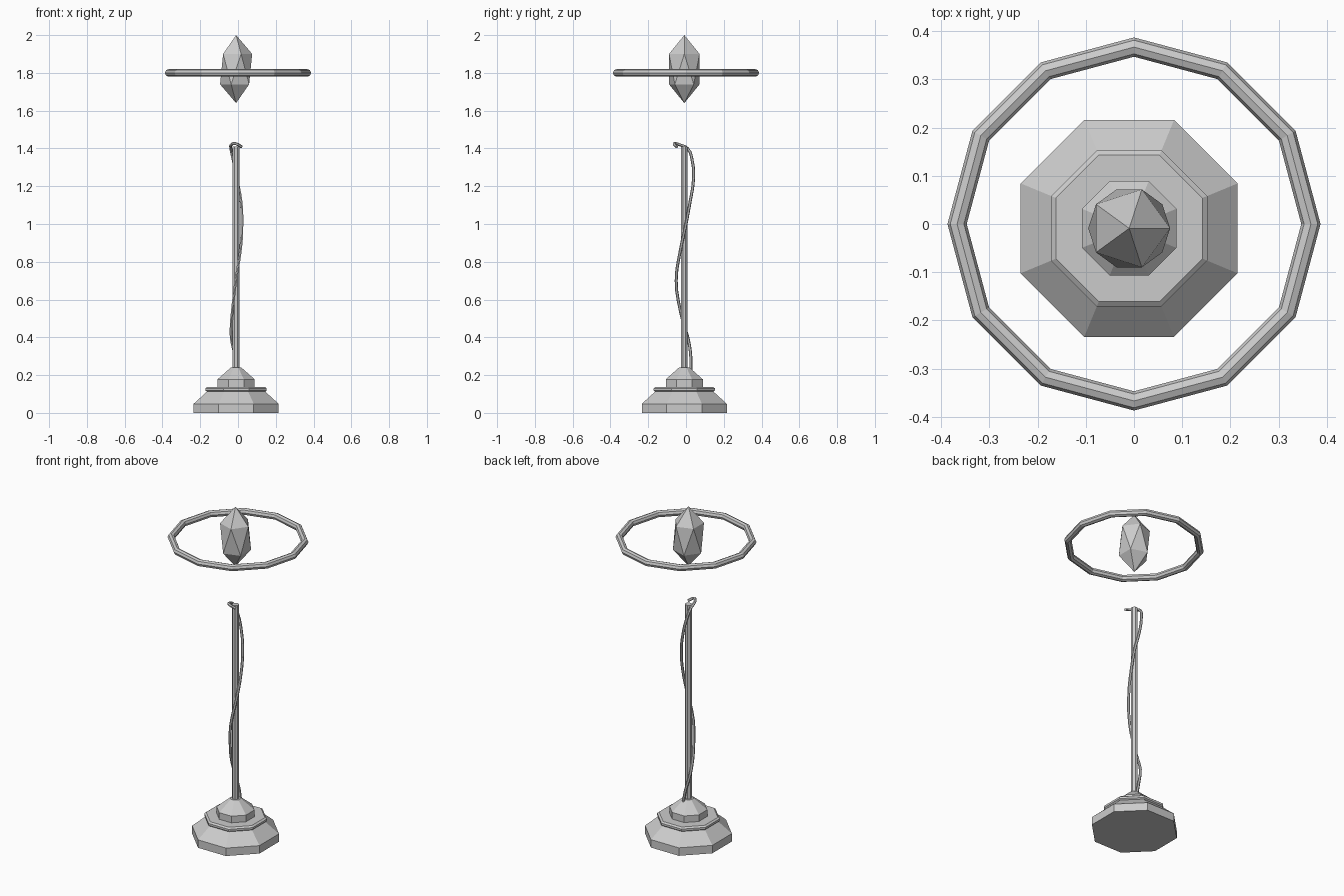
import bpy, bmesh
from math import cos, sin, pi, tau

if "Cube" in bpy.data.objects:
    bpy.data.objects.remove(bpy.data.objects["Cube"])

CX, CY = -0.01, -0.009   # axis of the stand, slightly off the ring's centre


def finish(name, bm, loc):
    bmesh.ops.recalc_face_normals(bm, faces=bm.faces)
    me = bpy.data.meshes.new(name)
    bm.to_mesh(me)
    bm.free()
    ob = bpy.data.objects.new(name, me)
    ob.location = loc
    bpy.context.collection.objects.link(ob)
    return ob


def lathe(name, profile, sides=8):
    """Capped faceted solid from (flat-to-centre distance, height) pairs."""
    bm = bmesh.new()
    rings = []
    for a, z in profile:
        r = a / cos(pi / sides)
        rings.append([bm.verts.new((r * cos(tau * (i + .5) / sides),
                                    r * sin(tau * (i + .5) / sides), z)) for i in range(sides)])
    for lo, hi in zip(rings, rings[1:]):
        for i in range(sides):
            j = (i + 1) % sides
            bm.faces.new((lo[i], lo[j], hi[j], hi[i]))
    bm.faces.new(rings[0][::-1])
    bm.faces.new(rings[-1])
    return finish(name, bm, (CX, CY, 0))


# Stepped octagonal base
lathe("stepped_base", [(.225, 0), (.225, .048), (.155, .112), (.162, .118), (.162, .13),
                       (.152, .138), (.098, .138), (.098, .178), (.028, .24)])

# Pole
lathe("pole", [(.018, .2), (.018, 1.41)])

# Vine twisting up the pole, hooked over at the top
path = [(0, .025, .22), (-.012, .026, .29), (-.035, .012, .39), (-.036, -.012, .47),
        (-.03, -.03, .54), (-.012, -.052, .7), (.014, -.028, .87), (.021, 0, 1.0),
        (.016, .022, 1.12), (-.004, .039, 1.23), (-.026, .032, 1.34), (-.038, .008, 1.4),
        (-.036, -.03, 1.418), (-.014, -.062, 1.426), (.02, -.05, 1.408)]
cu = bpy.data.curves.new("twisting_vine", 'CURVE')
cu.dimensions = '3D'
cu.bevel_depth = .008
cu.bevel_resolution = 1
cu.resolution_u = 3
cu.use_fill_caps = True
sp = cu.splines.new('BEZIER')
sp.bezier_points.add(len(path) - 1)
sp.use_smooth = False
for p, co in zip(sp.bezier_points, path):
    p.co = co
    p.handle_left_type = p.handle_right_type = 'AUTO'
bpy.context.collection.objects.link(bpy.data.objects.new("twisting_vine", cu))

# Floating crystal
bm = bmesh.new()
bmesh.ops.create_icosphere(bm, subdivisions=1, radius=1)
bmesh.ops.scale(bm, vec=(.095, .095, .18), verts=bm.verts)
finish("crystal", bm, (CX, CY, 1.82))

# Floating twelve-sided ring
bpy.ops.mesh.primitive_torus_add(major_segments=12, minor_segments=8, major_radius=.367,
                                 minor_radius=.02, location=(0, 0, 1.8))
ring = bpy.context.object
ring.name = "halo_ring"
ring.data.shade_flat()
